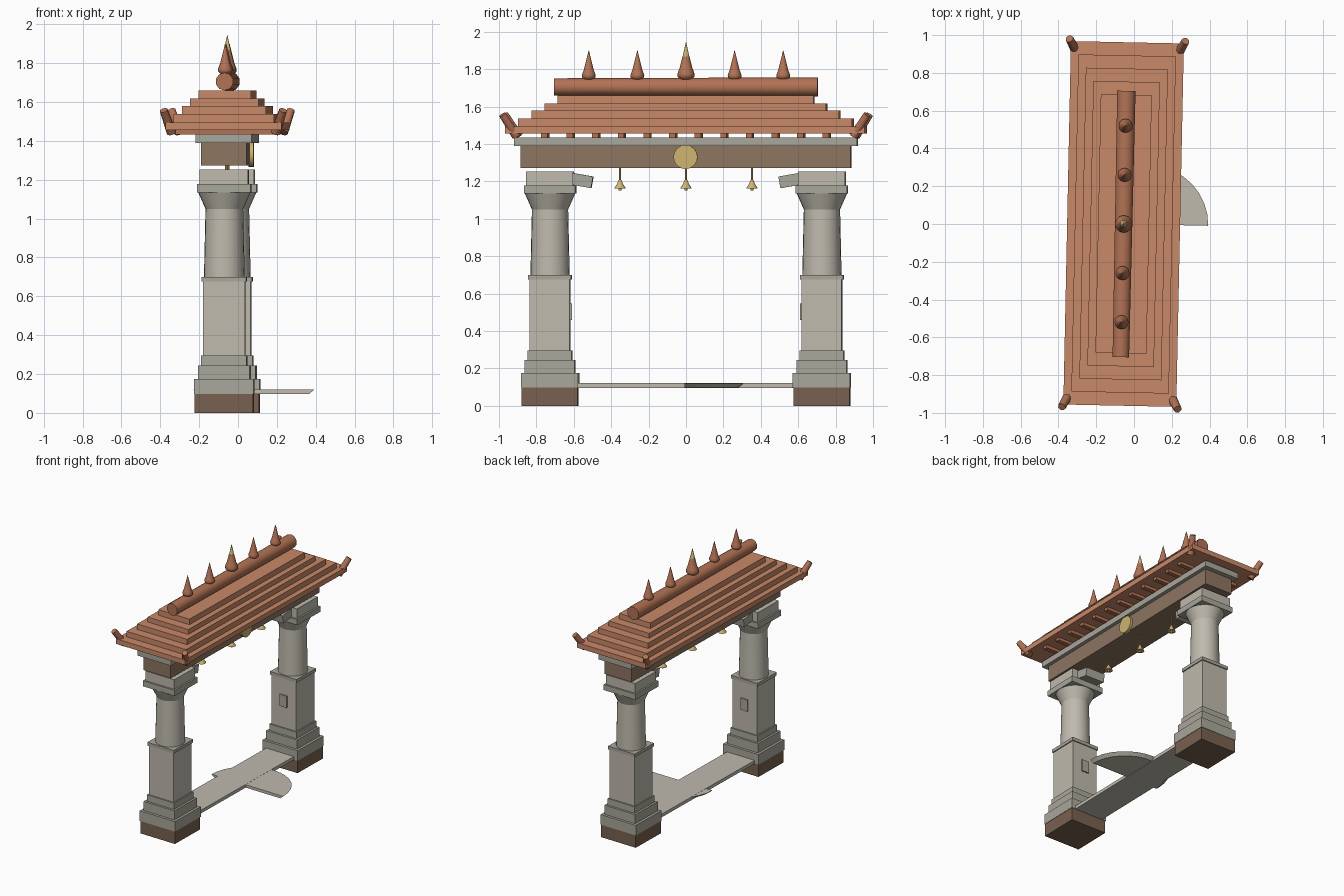
import bpy, bmesh
from math import radians, pi, sin, cos
from mathutils import Matrix, Vector

if "Cube" in bpy.data.objects:
    bpy.data.objects.remove(bpy.data.objects["Cube"])

# whole gate sits slightly turned and off centre
PLACE = Matrix.Translation((-0.055, 0, 0)) @ Matrix.Rotation(radians(-1.2), 4, 'Z')


def material(name, rgb):
    m = bpy.data.materials.new(name)
    m.diffuse_color = (*rgb, 1)
    m.use_nodes = True
    m.node_tree.nodes["Principled BSDF"].inputs["Base Color"].default_value = m.diffuse_color
    return m


STONE = material("stone", (0.52, 0.49, 0.42))
TRIM = material("trim_stone", (0.40, 0.39, 0.33))
PLINTH = material("plinth_brown", (0.19, 0.12, 0.08))
WOOD = material("beam_brown", (0.27, 0.18, 0.12))
TILE = material("roof_tile", (0.58, 0.25, 0.14))
CLAY = material("dark_clay", (0.45, 0.17, 0.09))
GOLD = material("gold", (0.62, 0.46, 0.17))


def finish(name, bm, mat, smooth=False):
    bm.transform(PLACE)
    bmesh.ops.recalc_face_normals(bm, faces=bm.faces)
    me = bpy.data.meshes.new(name)
    bm.to_mesh(me)
    bm.free()
    me.materials.append(mat)
    ob = bpy.data.objects.new(name, me)
    bpy.context.collection.objects.link(ob)
    if smooth:
        bpy.ops.object.select_all(action='DESELECT')
        ob.select_set(True)
        bpy.context.view_layer.objects.active = ob
        bpy.ops.object.shade_smooth_by_angle(angle=radians(46))
    return ob


def box(name, center, size, mat, tilt=0):
    bm = bmesh.new()
    bmesh.ops.create_cube(bm, size=1, matrix=Matrix.Translation(center)
                          @ Matrix.Rotation(tilt, 4, 'X') @ Matrix.Diagonal((*size, 1)))
    return finish(name, bm, mat)


def slab(name, y, wx, wy, z0, z1, mat):
    return box(name, (0, y, (z0 + z1) / 2), (wx, wy, z1 - z0), mat)


def rod(name, a, b, r0, r1, segs, mat):
    a, b = Vector(a), Vector(b)
    d = b - a
    bm = bmesh.new()
    bmesh.ops.create_cone(bm, cap_ends=True, segments=segs, radius1=r0, radius2=r1, depth=d.length,
                          matrix=Matrix.Translation((a + b) / 2) @ d.to_track_quat('Z', 'Y').to_matrix().to_4x4())
    return finish(name, bm, mat, True)


def lathe(name, y, profile, segs, mat):
    # profile of (radius, z) turned round a vertical axis
    bm = bmesh.new()
    rings = [[bm.verts.new((r * cos(2 * pi * i / segs), y + r * sin(2 * pi * i / segs), z))
              for i in range(segs)] for r, z in profile]
    for lo, hi in zip(rings, rings[1:]):
        for i in range(segs):
            j = (i + 1) % segs
            bm.faces.new((lo[i], lo[j], hi[j], hi[i]))
    bm.faces.new(rings[0])
    bm.faces.new(rings[-1])
    return finish(name, bm, mat, True)


# two pillars
for s, side in ((-1, "front"), (1, "back")):
    y = s * 0.727
    for part, w, z0, z1, mat in (
            ("plinth", 0.30, 0, 0.097, PLINTH),
            ("base", 0.306, 0.097, 0.175, TRIM),
            ("base_step", 0.267, 0.175, 0.245, TRIM),
            ("base_top_step", 0.235, 0.245, 0.295, TRIM),
            ("square_shaft", 0.215, 0.295, 0.675, STONE),
            ("shaft_band", 0.23, 0.675, 0.70, TRIM),
            ("abacus", 0.275, 1.135, 1.178, TRIM),
            ("capital", 0.25, 1.178, 1.252, STONE)):
        slab(f"{side}_{part}", y, w, w, z0, z1, mat)
    rod(f"{side}_round_shaft", (0, y, 0.70), (0, y, 1.05), 0.105, 0.097, 24, STONE)
    rod(f"{side}_flared_neck", (0, y, 1.05), (0, y, 1.135), 0.097, 0.135, 24, STONE)
    # tilted bracket and plaque on the inner faces
    box(f"{side}_bracket", (0, s * 0.56, 1.205), (0.16, 0.12, 0.063), TRIM, s * radians(10))
    box(f"{side}_plaque", (0, s * 0.617, 0.503), (0.06, 0.014, 0.09), TRIM)

# threshold plank between the pillars
slab("threshold", 0, 0.24, 1.15, 0.096, 0.121, STONE)

# half-round step with a slanted rim
bm = bmesh.new()
loops = [[bm.verts.new((0.137 + r * cos(pi * i / 16), r * sin(pi * i / 16), z)) for i in range(17)]
         for r, z in ((0.285, 0.098), (0.311, 0.12))]
for i in range(17):
    j = (i + 1) % 17
    bm.faces.new((loops[0][i], loops[0][j], loops[1][j], loops[1][i]))
for loop in loops:
    bm.faces.new(loop)
finish("half_round_step", bm, STONE)

# lintel
slab("beam", 0, 0.235, 1.763, 1.272, 1.39, WOOD)
slab("beam_cap", 0, 0.29, 1.835, 1.39, 1.435, TRIM)
rod("medallion", (0.11, 0, 1.33), (0.136, 0, 1.33), 0.064, 0.064, 24, GOLD)

# hanging bells
for i in (-1, 0, 1):
    y = i * 0.353
    rod(f"bell_rod_{i + 2}", (0, y, 1.195), (0, y, 1.275), 0.005, 0.005, 6, GOLD)
    lathe(f"bell_{i + 2}", y, ((0.031, 1.163), (0.028, 1.170), (0.016, 1.187), (0.009, 1.206)), 10, GOLD)
    rod(f"bell_clapper_{i + 2}", (0, y, 1.15), (0, y, 1.165), 0.007, 0.009, 8, GOLD)

# rafters under the eaves
for i in range(12):
    slab(f"rafter_{i + 1}", (i - 5.5) * 0.137, 0.50, 0.034, 1.432, 1.458, CLAY)

# stepped roof
levels = (1.455, 1.494, 1.537, 1.579, 1.617, 1.66)
for i in range(5):
    slab(f"roof_tier_{i + 1}", 0, 2 * (0.299 - 0.041 * i), 2 * (0.962 - 0.0695 * i),
         levels[i], levels[i + 1], TILE)

# upturned corner horns
for sx in (-1, 1):
    for sy in (-1, 1):
        rod(f"corner_horn_{sx + 2}{sy + 2}", (sx * 0.268, sy * 0.902, 1.443),
            (sx * 0.307, sy * 0.975, 1.557), 0.026, 0.021, 8, CLAY)

# ridge and finials
rod("ridge", (0, -0.705, 1.705), (0, 0.705, 1.705), 0.046, 0.051, 10, CLAY)
for i in range(-2, 3):
    k = 1.25 if i == 0 else 1
    z = 1.742
    lathe(f"finial_{i + 3}", i * 0.26,
          [(r * k, z + h * k) for r, h in ((0.022, 0), (0.036, 0.014), (0.037, 0.026), (0.031, 0.042),
                                           (0.027, 0.052), (0.015, 0.10), (0.001, 0.158))][:7 if i else 6],
          12, CLAY)
rod("gold_tip", (0, 0, 1.865), (0, 0, 1.945), 0.0185, 0.0005, 10, GOLD)
